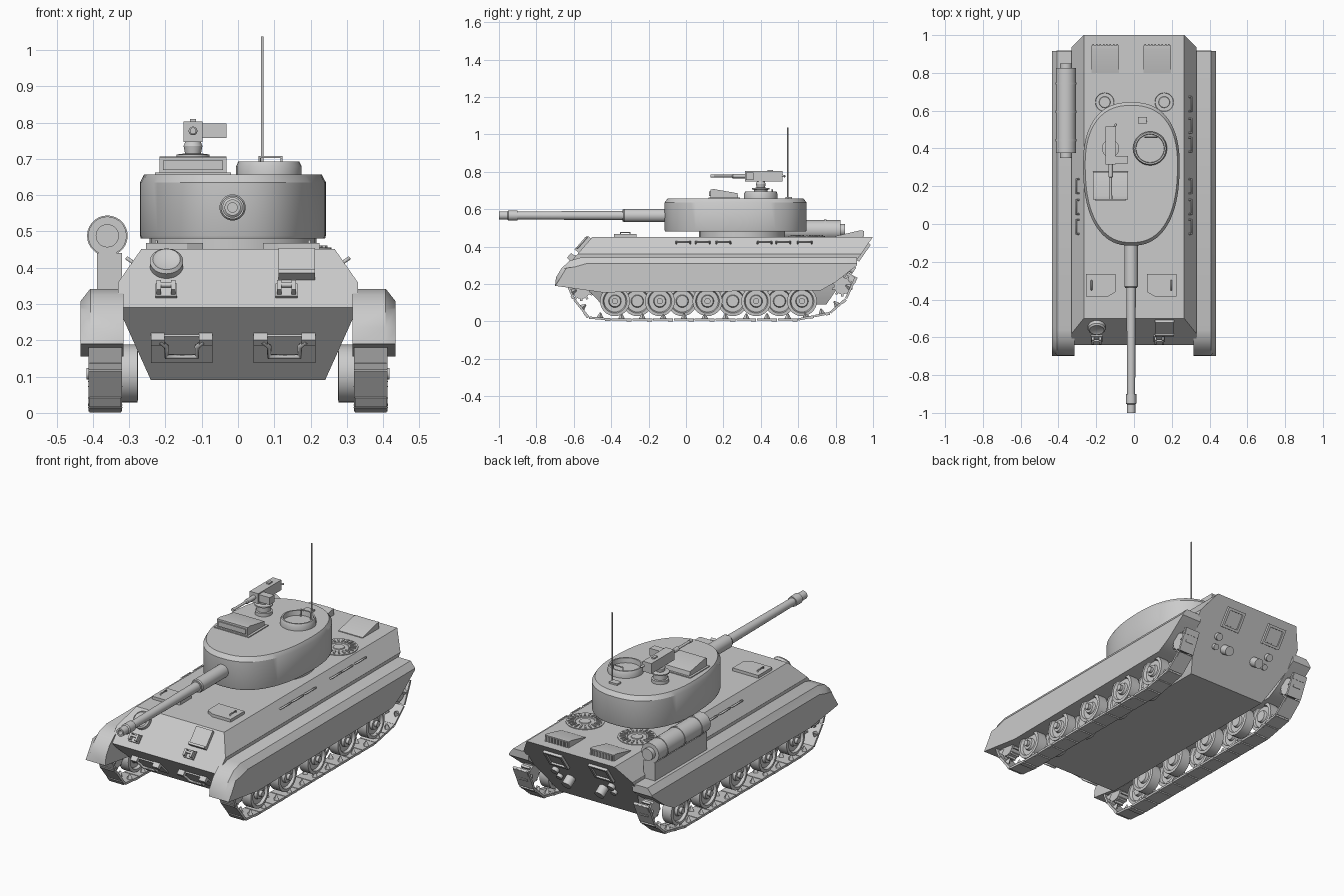
import bpy, bmesh, math
from mathutils import Matrix, Vector

if "Cube" in bpy.data.objects:
    bpy.data.objects.remove(bpy.data.objects["Cube"])

grey = bpy.data.materials.new("plain_grey")
grey.use_nodes = True
grey.diffuse_color = (0.6, 0.6, 0.6, 1)
grey.node_tree.nodes["Principled BSDF"].inputs["Base Color"].default_value = grey.diffuse_color
I = Matrix.Identity(4)
parts = []


def finish(bm, name, M=I):
    bmesh.ops.recalc_face_normals(bm, faces=bm.faces)
    me = bpy.data.meshes.new(name)
    bm.to_mesh(me)
    bm.free()
    me.materials.append(grey)
    ob = bpy.data.objects.new(name, me)
    bpy.context.collection.objects.link(ob)
    ob.matrix_world = M
    parts.append(ob)
    return ob


def loft(name, rings, M=I):
    """Skin closed rings of points and cap both ends."""
    bm = bmesh.new()
    vs = [[bm.verts.new(p) for p in r] for r in rings]
    n = len(vs[0])
    for a, b in zip(vs, vs[1:]):
        for i in range(n):
            j = (i + 1) % n
            bm.faces.new((a[i], a[j], b[j], b[i]))
    bm.faces.new(vs[0])
    bm.faces.new(vs[-1])
    return finish(bm, name, M)


def lathe(name, profile, loc, axis="Z", M=I, seg=28):
    turn = {"X": Matrix.Rotation(math.pi / 2, 4, "Y"),
            "Y": Matrix.Rotation(math.pi / 2, 4, "X"), "Z": I}[axis]
    ang = [2 * math.pi * i / seg for i in range(seg)]
    rings = [[(r * math.cos(a), r * math.sin(a), h) for a in ang] for r, h in profile]
    return loft(name, rings, M @ Matrix.Translation(loc) @ turn)


def disc(name, r, h, loc, axis="Z", M=I):
    return lathe(name, [(r, 0), (r, h)], loc, axis, M)


def add_box(bm, M, size):
    bmesh.ops.create_cube(bm, size=1, matrix=M @ Matrix.Diagonal((*size, 1)))


def box(name, loc, size, M=I):
    bm = bmesh.new()
    add_box(bm, Matrix.Translation(loc), size)
    return finish(bm, name, M)


def prism(name, outline, x0, x1):
    return loft(name, [[(x, y, z) for y, z in outline] for x in (x0, x1)])


def rod(name, pts, r, M=I):
    cu = bpy.data.curves.new(name, "CURVE")
    cu.dimensions, cu.bevel_depth, cu.bevel_resolution, cu.use_fill_caps = "3D", r, 2, True
    sp = cu.splines.new("POLY")
    sp.points.add(len(pts) - 1)
    for p, q in zip(sp.points, pts):
        p.co = (*q, 1)
    cu.materials.append(grey)
    ob = bpy.data.objects.new(name, cu)
    bpy.context.collection.objects.link(ob)
    ob.matrix_world = M


def handle(name, loc, length, rise, r, M):
    x, y = loc
    h = length / 2
    rod(name, [(x - h, y, 0), (x - h, y, rise), (x + h, y, rise), (x + h, y, 0)], r, M)


def frame(origin, right, up):
    """Local x along the plate, y up the plate, z out of it."""
    right, up = Vector(right).normalized(), Vector(up).normalized()
    m = Matrix((right, up, right.cross(up))).transposed().to_4x4()
    return Matrix.Translation(origin) @ m


# Hull
def rear_y(z):
    return 0.75 + (z - 0.09) * 0.69


half = [(0.24, 0.09, -0.45), (0.33, 0.29, -0.64), (0.33, 0.36, -0.58), (0.266, 0.452, -0.5)]
ring = half + [(-x, z, y) for x, z, y in reversed(half)]
hull = bmesh.new()
front = [hull.verts.new((x, y, z)) for x, z, y in ring]
back = [hull.verts.new((x, rear_y(z), z)) for x, z, y in ring]
for i in range(8):
    j = (i + 1) % 8
    hull.faces.new((front[i], front[j], back[j], back[i]))
hull.faces.new(back)
hull.faces.new((front[0], front[1], front[6], front[7]))
hull.faces.new(front[1:7])
finish(hull, "hull")
glacis = frame((0, -0.57, 0.371), (1, 0, 0), (0, 0.14, 0.162))
nose = frame((0, -0.545, 0.19), (1, 0, 0), (0, -0.19, 0.2))
tail = frame((0, rear_y(0.29), 0.29), (-1, 0, 0), (0, 0.69, 1))

# Track guards, tracks and running gear
guard = [(-0.70, 0.19), (-0.695, 0.235), (-0.665, 0.285), (-0.62, 0.325), (-0.56, 0.342),
         (0.915, 0.342), (0.915, 0.30), (0.80, 0.21), (0.72, 0.165), (-0.45, 0.155)]
rim = [(y + (0.025 if y < -0.5 and z > 0.2 else 0), z - (0.034 if z > 0.31 else 0)) for y, z in guard]
path = [Vector(p) for p in ((-0.63, 0.19), (-0.60, 0.12), (-0.52, 0.02), (-0.4, 0.01),
                            (0.6, 0.01), (0.77, 0.045), (0.855, 0.12), (0.91, 0.24))]
wheel = [(0.012, -0.03), (0.03, -0.03), (0.034, -0.016), (0.058, -0.016), (0.064, -0.03), (0.08, -0.028)]
wheel += [(r, -h) for r, h in reversed(wheel)]
for s, side in ((1, "left"), (-1, "right")):
    loft(side + "_track_guard", [[(s * x, y, z) for y, z in o] for x, o in
                                 ((0.315, guard), (0.407, guard), (0.434, rim))])
    bm = bmesh.new()
    for a, b in zip(path, path[1:]):
        d = b - a
        n = max(1, round(d.length / 0.11))
        tilt = Matrix.Rotation(math.atan2(d.y, d.x), 4, "X")
        for k in range(n):
            c = a + d * (k + 0.5) / n
            L = d.length / n
            M = Matrix.Translation((s * 0.366, c.x, c.y)) @ tilt
            add_box(bm, M, (0.092, L * 0.96, 0.012))
            add_box(bm, M @ Matrix.Translation((0, L * 0.35, -0.003)), (0.086, L * 0.25, 0.013))
            for x in (-0.03, 0.03):
                bmesh.ops.create_cone(bm, cap_ends=True, segments=4, radius1=0.018, radius2=0.004, depth=0.028,
                                      matrix=M @ Matrix.Translation((x, 0, 0.018)))
    finish(bm, side + "_track")
    for y in (-0.38, -0.14, 0.115, 0.375, 0.62):
        lathe(side + "_outer_wheel", wheel, (s * 0.372, y, 0.108), "X")
        disc(side + "_wheel_hub", 0.016, 0.016 * s, (s * 0.402, y, 0.108), "X")
    for y in (-0.26, -0.02, 0.25, 0.50):
        lathe(side + "_inner_wheel", wheel, (s * 0.305, y, 0.108), "X")
    for y, z in ((-0.56, 0.165), (0.835, 0.19)):
        disc(side + "_sprocket", 0.045, 0.06, (s * 0.366 - 0.03, y, z), "X")
        for k in range(10):
            M = Matrix.Translation((s * 0.366, y, z)) @ Matrix.Rotation(k * math.pi / 5, 4, "X")
            box(side + "_sprocket_tooth", (0, 0, 0.045), (0.05, 0.012, 0.024), M)

    # Grab handles on the sloping flanks
    slope = frame((s * 0.298, 0, 0.406), (0, s, 0), (-s * 0.064, 0, 0.092))
    for y in (-0.015, 0.09, 0.2) + ((0.42, 0.52, 0.635) if s > 0 else ()):
        handle(side + "_grab_handle", (s * y, 0.012), 0.075, 0.018, 0.005, slope)

# Turret
ring_t = [2 * math.pi * i / 72 for i in range(72)]


def egg(scale, z):
    pts = []
    for t in ring_t:
        c, q = math.cos(t), math.sin(t)
        u = math.copysign(abs(c) ** (2 / 2.4), c)
        v = math.copysign(abs(q) ** (2 / 2.4), q)
        pts.append((-0.014 + 0.255 * scale * v * (1 + 0.06 * u), 0.265 + 0.38 * scale * u, z))
    return pts


loft("turret", [egg(0.99, 0.48), egg(1, 0.488), egg(1, 0.635), egg(0.955, 0.657)])
disc("turret_ring", 0.23, 0.05, (-0.014, 0.3, 0.44))

# Main gun, with a hollow muzzle
gun = [(0.036, 0), (0.036, 0.24), (0.032, 0.245), (0.032, 0.25), (0.025, 0.25), (0.021, 0.81), (0.027, 0.81),
       (0.028, 0.86), (0.022, 0.865), (0.022, 0.91), (0.013, 0.91), (0.013, 0.85)]
lathe("main_gun", gun, (-0.015, -0.09, 0.566), "Y")

# Commander cupola and aerial
cup = [(0.09, 0), (0.09, 0.025), (0.084, 0.038), (0.076, 0.038), (0.074, 0.012)]
lathe("cupola", cup, (0.085, 0.40, 0.655))
handle("cupola_handle", (0.09, 0.46), 0.06, 0.05, 0.004, Matrix.Translation((0, 0, 0.655)))
rod("aerial", [(0.067, 0.545, 0.65), (0.067, 0.545, 1.037)], 0.0038)
box("aerial_mount", (0.045, 0.55, 0.66), (0.05, 0.035, 0.012))

# Sight box on the turret roof
prism("sight_box", [(0.13, 0.655), (0.13, 0.705), (0.15, 0.707), (0.275, 0.685), (0.28, 0.655)], -0.217, -0.032)
box("sight_window", (-0.124, 0.128, 0.682), (0.165, 0.008, 0.026))
box("sight_base", (-0.124, 0.205, 0.658), (0.21, 0.17, 0.008))

# Roof machine gun on its pedestal
mount = [(0.044, 0), (0.044, 0.02), (0.036, 0.022), (0.036, 0.048), (0.046, 0.05), (0.046, 0.057),
         (0.022, 0.06), (0.026, 0.08), (0.02, 0.095)]
lathe("machine_gun_mount", mount, (-0.124, 0.4, 0.655))
box("machine_gun_body", (-0.124, 0.415, 0.775), (0.052, 0.2, 0.056))
box("machine_gun_cover", (-0.124, 0.45, 0.805), (0.016, 0.03, 0.01))
prism("ammunition_box", [(0.32, 0.757), (0.32, 0.797), (0.36, 0.797), (0.36, 0.757)], -0.1, -0.032)
lathe("machine_gun_barrel", [(0.012, 0), (0.012, 0.07), (0.007, 0.075), (0.007, 0.17), (0.009, 0.17), (0.009, 0.19)],
      (-0.124, 0.32, 0.777), "Y")
rod("machine_gun_grip", [(-0.105, 0.51, 0.78), (-0.095, 0.53, 0.775)], 0.006)

# Engine deck: grille boxes and round fans; front deck hatches
for x in (-0.152, 0.122):
    prism("grille_box", [(0.80, 0.45), (0.80, 0.456), (0.925, 0.485), (0.945, 0.485), (0.945, 0.45)], x - 0.073, x + 0.073)
    for k in range(8):
        box("grille_slat", (x - 0.063 + 0.018 * k, 0.947, 0.468), (0.008, 0.01, 0.028))
for x in (-0.155, 0.16):
    lathe("fan_cover", [(0.097, 0), (0.097, 0.006), (0.05, 0.006), (0.048, 0.003), (0.03, 0.003), (0.028, 0.007)],
          (x, 0.645, 0.45))
    bm = bmesh.new()
    for k in range(20):
        M = Matrix.Translation((x, 0.645, 0.458)) @ Matrix.Rotation(k * math.pi / 10, 4, "Z")
        add_box(bm, M @ Matrix.Translation((0.072, 0, 0)), (0.03, 0.008, 0.006))
    finish(bm, "fan_ribs")
for x, s in ((-0.175, -1), (0.147, 1)):
    lid = [(-0.078, -0.06), (0.035, -0.06), (0.078, -0.035), (0.078, 0.06), (-0.078, 0.06)]
    loft("deck_hatch", [[(x - s * u, -0.325 + v, z) for u, v in lid] for z in (0.45, 0.468)])
    handle("hatch_handle", (-0.325, -x - s * 0.05), 0.05, 0.024, 0.004,
           Matrix.Translation((0, 0, 0.45)) @ Matrix.Rotation(math.pi / 2, 4, "Z"))

# Glacis fittings
lathe("round_port", [(0.046, 0), (0.046, 0.02), (0.038, 0.028), (0.03, 0.024)], (-0.197, 0.045, 0), "Z", glacis)
box("square_port", (0.162, 0.05, 0.008), (0.1, 0.09, 0.02), glacis)
box("square_port_lip", (0.162, 0.0, 0.014), (0.1, 0.012, 0.03), glacis)
for x in (-0.198, 0.134):
    box("tow_eye_base", (x, -0.05, 0.004), (0.06, 0.045, 0.01), glacis)
    for d in (-0.02, 0.02):
        box("tow_eye_lug", (x + d, -0.05, 0.015), (0.012, 0.035, 0.03), glacis)
    rod("tow_eye_pin", [(x - 0.025, -0.045, 0.024), (x + 0.025, -0.045, 0.024)], 0.007, glacis)

# Nose brackets with handles
for x in (-0.155, 0.128):
    box("nose_plate", (x, -0.015, 0.002), (0.17, 0.1, 0.01), nose)
    for d in (-0.066, 0.066):
        box("nose_block", (x + d, 0.03, 0.012), (0.038, 0.022, 0.03), nose)
    rod("nose_handle", [(x + d, y, 0.022) for d, y in ((-0.06, 0.03), (-0.042, 0.01), (-0.042, -0.028),
                        (0.042, -0.028), (0.042, 0.01), (0.06, 0.03))], 0.007, nose)

# Tail plate: framed vents, lamps and outlet pots
for x in (0.152, -0.122):
    box("vent_panel", (x, 0.1, 0.002), (0.085, 0.075, 0.008), tail)
    for d in (-1, 1):
        box("vent_frame_side", (x + d * 0.05, 0.1, 0.006), (0.014, 0.11, 0.016), tail)
        box("vent_frame_rail", (x, 0.1 + d * 0.048, 0.006), (0.1, 0.014, 0.016), tail)
for s in (-1, 1):
    disc("outlet_pot", 0.026, 0.05, (s * 0.1, -0.06, 0), "Z", tail)
    disc("tail_lamp", 0.02, 0.02, (s * 0.17, -0.01, 0), "Z", tail)
    disc("small_lamp", 0.016, 0.018, (s * 0.165, -0.065, 0), "Z", tail)

# Side drum on its bracket
drum = [(0.032, -0.25), (0.032, -0.225), (0.053, -0.225), (0.053, 0.225), (0.032, 0.225), (0.032, 0.25)]
lathe("side_drum", drum, (-0.36, 0.6, 0.488), "Y")
for y in (0.45, 0.6, 0.75):
    disc("drum_band", 0.056, 0.012, (-0.36, y, 0.488), "Y")
box("drum_bracket", (-0.354, 0.6, 0.39), (0.07, 0.45, 0.1))

# Smooth shading with sharp edges kept
bpy.ops.object.select_all(action="DESELECT")
for ob in parts:
    ob.select_set(True)
bpy.context.view_layer.objects.active = parts[0]
bpy.ops.object.shade_smooth_by_angle(angle=math.radians(30))
